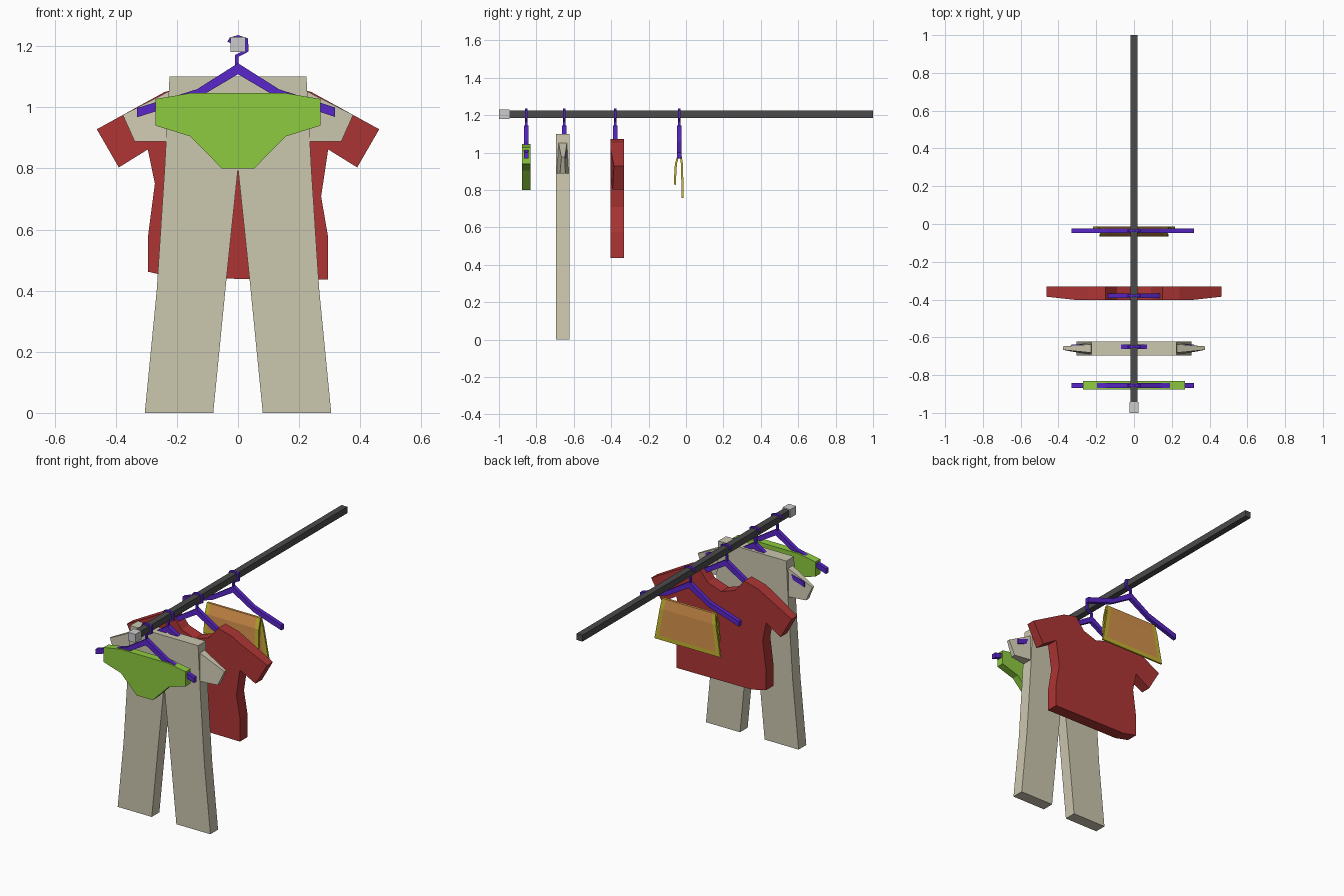
import bpy, bmesh
from mathutils import Vector

if "Cube" in bpy.data.objects:
    bpy.data.objects.remove(bpy.data.objects["Cube"])


def material(name, rgb):
    m = bpy.data.materials.new(name)
    m.diffuse_color = (*rgb, 1)
    m.use_nodes = True
    m.node_tree.nodes["Principled BSDF"].inputs["Base Color"].default_value = m.diffuse_color
    return m


PURPLE = material("purple", (0.10, 0.02, 0.58))
GREEN = material("green", (0.27, 0.60, 0.05))
BEIGE = material("beige", (0.60, 0.57, 0.43))
RED = material("red", (0.42, 0.035, 0.035))
YELLOW = material("yellow", (0.55, 0.45, 0.03))
ORANGE = material("orange", (0.65, 0.28, 0.07))
DARK = material("dark_grey", (0.07, 0.07, 0.07))


def finish(name, bm, *mats):
    bmesh.ops.recalc_face_normals(bm, faces=bm.faces)
    me = bpy.data.meshes.new(name)
    bm.to_mesh(me)
    bm.free()
    for m in mats:
        me.materials.append(m)
    ob = bpy.data.objects.new(name, me)
    bpy.context.collection.objects.link(ob)
    return ob


def loft(bm, rings):
    """Closed solid through rings of equal point count."""
    vs = [[bm.verts.new(p) for p in r] for r in rings]
    n = len(vs[0])
    for a, b in zip(vs, vs[1:]):
        for i in range(n):
            j = (i + 1) % n
            bm.faces.new((a[i], a[j], b[j], b[i]))
    bm.faces.new(vs[0])
    bm.faces.new(vs[-1])


def prism(outline, y0, y1):
    bm = bmesh.new()
    loft(bm, [[(x, y, z) for x, z in outline] for y in (y0, y1)])
    return bm


def mirrored(half):
    """Right half outline from top to bottom, closed by its mirror image."""
    return half + [(-x, z) for x, z in reversed(half) if x > 0]


def box(name, cx, y0, y1, cz, h, *mats):
    sq = [(cx - h, cz - h), (cx + h, cz - h), (cx + h, cz + h), (cx - h, cz + h)]
    finish(name, prism(sq, y0, y1), *mats)


# Rail and its end cap
box("rail", 0, -0.945, 1.0, 1.205, 0.019, DARK)
box("rail_end_cap", 0, -1.0, -0.943, 1.205, 0.025)

# Hangers: bent arms plus a hook over the rail
ARMS = [(0, 1.144), (0.134, 1.059), (0.318, 0.999), (0.318, 0.968), (0.134, 1.029),
        (0, 1.108), (-0.134, 1.029), (-0.331, 0.967), (-0.331, 0.997), (-0.134, 1.059)]
HOOK = [(-0.029, 1.212), (-0.024, 1.223), (0, 1.23), (0.028, 1.222), (0.029, 1.185),
        (-0.004, 1.168), (-0.004, 1.13)]
for k, y in enumerate((-0.855, -0.65, -0.379, -0.036)):
    bm = prism(ARMS, y - 0.012, y + 0.012)
    rings = []
    for i, (x, z) in enumerate(HOOK):
        a, b = HOOK[max(i - 1, 0)], HOOK[min(i + 1, len(HOOK) - 1)]
        t = Vector((b[0] - a[0], 0, b[1] - a[1])).normalized()
        s = Vector((t.z, 0, -t.x)) * 0.006
        c, d = Vector((x, y, z)), Vector((0, 0.007, 0))
        rings.append([c + s + d, c - s + d, c - s - d, c + s - d])
    loft(bm, rings)
    finish(f"hanger_{k + 1}", bm, PURPLE)

# Green briefs
finish("briefs", prism(mirrored([(0.157, 1.046), (0.27, 1.027), (0.27, 0.94),
                                 (0.157, 0.905), (0.053, 0.80)]), -0.877, -0.832), GREEN)

# Beige trousers
finish("trousers", prism(mirrored([(0.224, 1.10), (0.24, 0.80), (0.266, 0.40), (0.305, 0),
                                   (0.081, 0), (0.038, 0.436), (0, 0.80)]),
                         -0.695, -0.623), BEIGE)

# Beige cap sleeves, narrowing outward
bm = bmesh.new()
for s in (1, -1):
    loft(bm, [[(s * 0.22, -0.682, 1.055), (s * 0.22, -0.636, 1.055),
               (s * 0.22, -0.625, 0.888), (s * 0.22, -0.693, 0.888)],
              [(s * 0.377, -0.666, 0.975), (s * 0.377, -0.648, 0.975),
               (s * 0.338, -0.645, 0.888), (s * 0.338, -0.674, 0.888)]])
finish("cap_sleeves", bm, BEIGE)

# Red T-shirt, sleeves thinner toward the cuffs
SHIRT = [(0.15, 1.073), (0.24, 1.05), (0.462, 0.928), (0.39, 0.803), (0.295, 0.862),
         (0.272, 0.708), (0.295, 0.574), (0.295, 0.437), (-0.2, 0.44), (-0.295, 0.462),
         (-0.295, 0.574), (-0.272, 0.75), (-0.295, 0.862), (-0.39, 0.803),
         (-0.462, 0.928), (-0.24, 1.05), (-0.15, 1.073), (-0.09, 1.0), (0, 0.97), (0.09, 1.0)]
bm = prism(SHIRT, -0.403, -0.332)
for s in (1, -1):
    bmesh.ops.bisect_plane(bm, geom=bm.verts[:] + bm.edges[:] + bm.faces[:],
                           plane_co=(s * 0.3, 0, 0), plane_no=(s, 0, 0))
for v in bm.verts:
    if v.co.y < -0.38:
        v.co.y += 0.018 * max(0, abs(v.co.x) - 0.3) / 0.162
finish("t_shirt", bm, RED)

# Folded scarf: draped strip with a yellow border on sides and hems
DRAPE = [(-0.060, 0.828, 0.182), (-0.059, 0.852, 0.181), (-0.054, 0.94, 0.178),
         (-0.038, 0.996, 0.176), (-0.030, 0.996, 0.176), (-0.022, 0.94, 0.185),
         (-0.018, 0.782, 0.212), (-0.018, 0.757, 0.217)]
bm = bmesh.new()
rows = [[bm.verts.new((x, y, z)) for x in (-w, -w + 0.025, w - 0.025, w)] for y, z, w in DRAPE]
for i, (a, b) in enumerate(zip(rows, rows[1:])):
    for j in range(3):
        f = bm.faces.new((a[j], a[j + 1], b[j + 1], b[j]))
        f.material_index = int(j == 1 and 0 < i < len(rows) - 2)
scarf = finish("scarf", bm, YELLOW, ORANGE)
mod = scarf.modifiers.new("thickness", "SOLIDIFY")
mod.thickness = 0.011
mod.offset = 0
